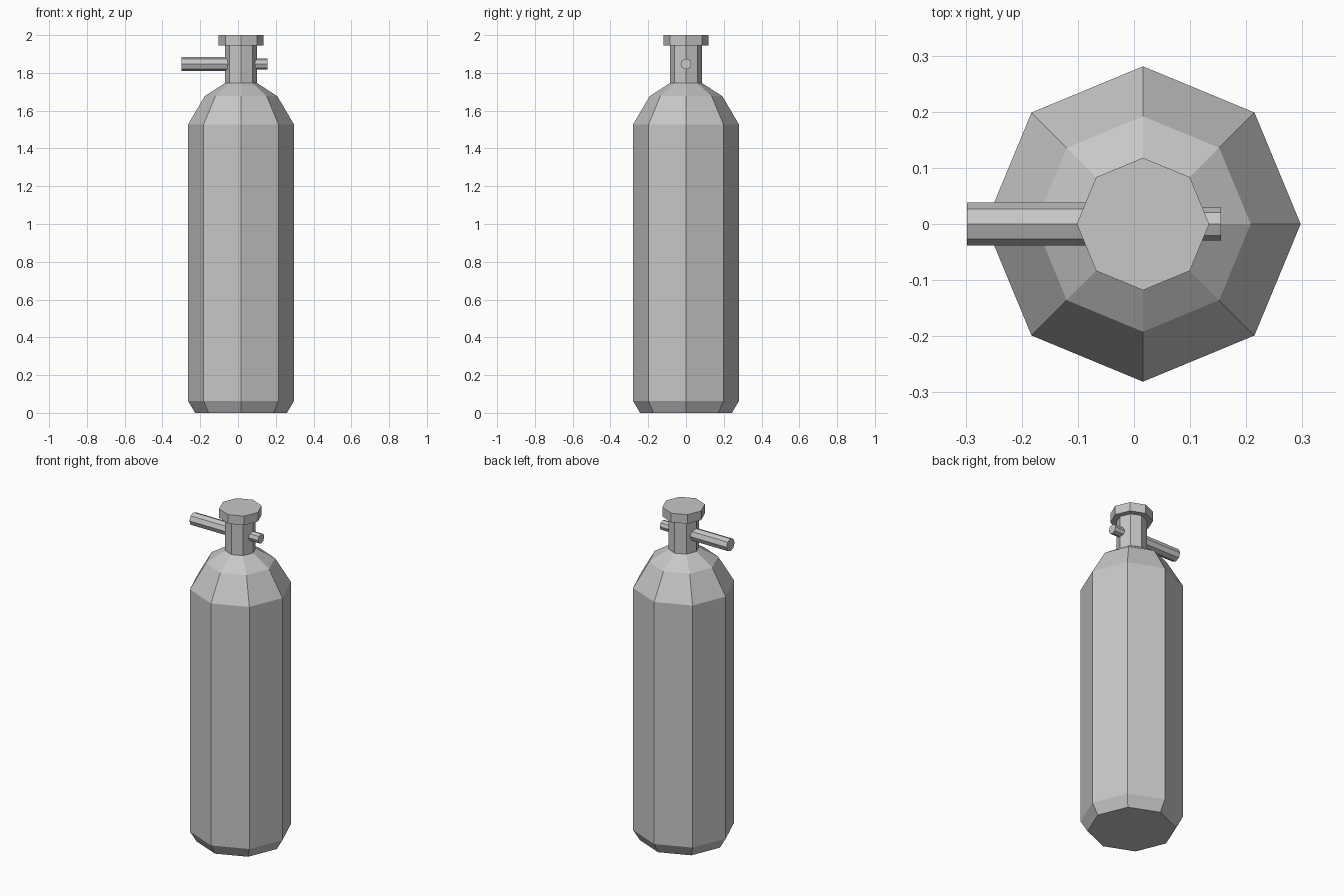
import bpy
import bmesh
from math import cos, sin, pi
from mathutils import Matrix

cube = bpy.data.objects.get("Cube")
if cube:
    bpy.data.objects.remove(cube, do_unlink=True)

SIDES = 8
AXIS_X = 0.016   # the tank axis sits slightly left of centre
PIPE_Z = 1.847

grey = bpy.data.materials.new("plain grey")
grey.use_nodes = True
colour = (0.57, 0.57, 0.57, 1)
grey.diffuse_color = colour
grey.node_tree.nodes["Principled BSDF"].inputs["Base Color"].default_value = colour


def lathe(name, profile, matrix):
    """Closed eight-sided solid from (radius, height) rings, flat shaded."""
    bm = bmesh.new()
    rings = []
    for r, h in profile:
        angles = [2 * pi * i / SIDES for i in range(SIDES)]
        rings.append([bm.verts.new((r * cos(a), r * sin(a), h)) for a in angles])
    for low, high in zip(rings, rings[1:]):
        for i in range(SIDES):
            j = (i + 1) % SIDES
            bm.faces.new((low[i], low[j], high[j], high[i]))
    bm.faces.new(rings[0][::-1])
    bm.faces.new(rings[-1])
    bm.transform(matrix)
    bmesh.ops.recalc_face_normals(bm, faces=bm.faces)
    mesh = bpy.data.meshes.new(name)
    bm.to_mesh(mesh)
    bm.free()
    mesh.materials.append(grey)
    obj = bpy.data.objects.new(name, mesh)
    bpy.context.collection.objects.link(obj)
    return obj


upright = Matrix.Translation((AXIS_X, 0, 0))
sideways = Matrix.Translation((0, 0, PIPE_Z)) @ Matrix.Rotation(pi / 2, 4, 'Y')

# Tank body with bevelled foot and stepped shoulder
lathe("tank", [(0.243, 0), (0.281, 0.064), (0.281, 1.526),
               (0.192, 1.677), (0.085, 1.746)], upright)

# Valve neck and the wider cap on top
lathe("valve_neck", [(0.085, 1.74), (0.085, 1.95)], upright)
lathe("valve_cap", [(0.118, 1.945), (0.118, 2.0)], upright)

# Long outlet pipe on the right, short stub on the left
lathe("outlet_pipe", [(0.038, -0.298), (0.038, -0.03)], sideways)
lathe("outlet_stub", [(0.029, 0.06), (0.029, 0.155)], sideways)
